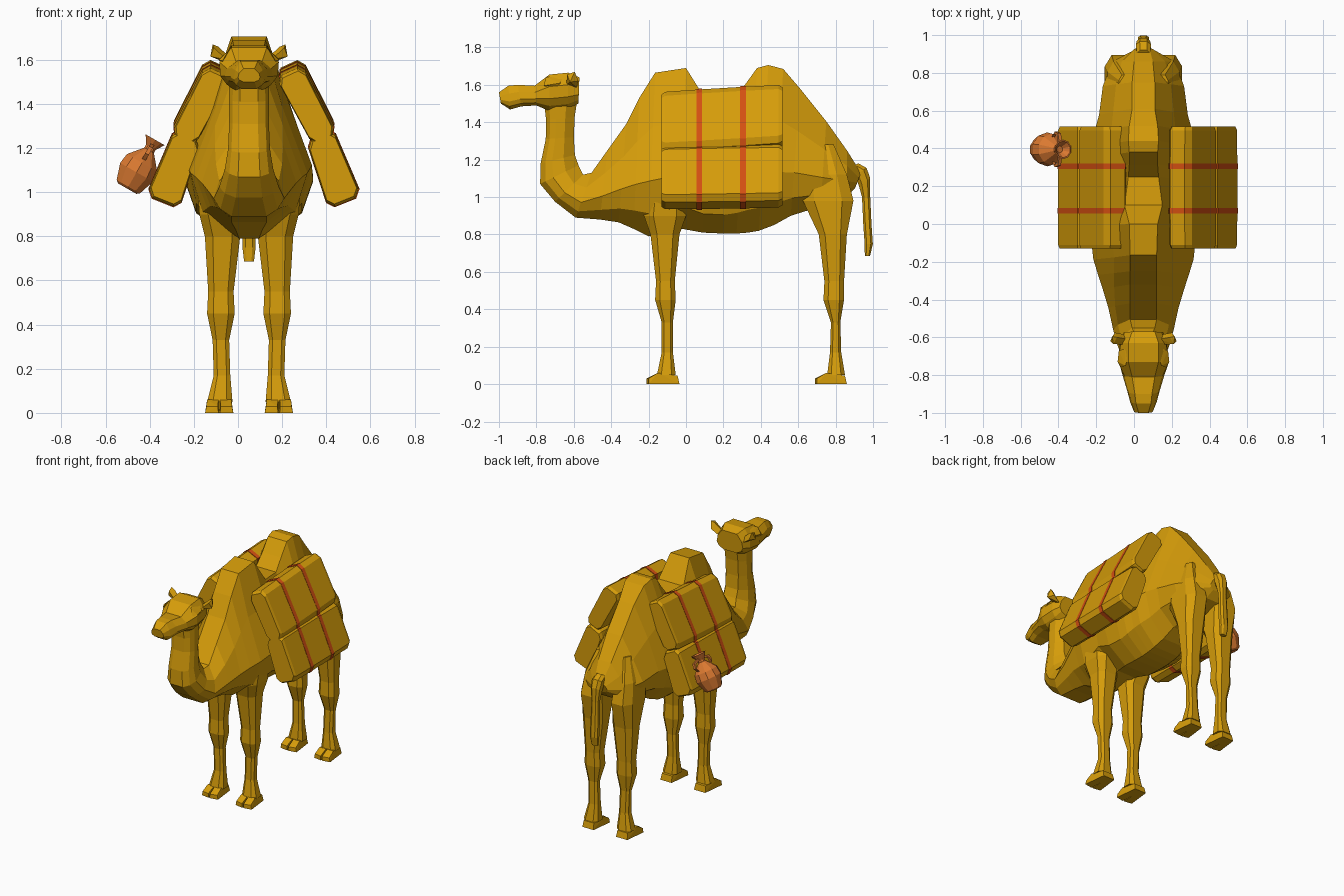
import bpy, bmesh, math
from mathutils import Vector

CX = 0.05  # animal's centre line


def material(name, rgb):
    m = bpy.data.materials.new(name)
    m.diffuse_color = (*rgb, 1)
    return m


GOLD = material("golden_tan", (0.67, 0.335, 0.003))
RED = material("strap_red", (0.66, 0.08, 0.006))
CLAY = material("clay_orange", (0.70, 0.19, 0.03))


def finish(name, bm, mat):
    bmesh.ops.recalc_face_normals(bm, faces=bm.faces[:])
    me = bpy.data.meshes.new(name)
    bm.to_mesh(me)
    bm.free()
    me.materials.append(mat)
    ob = bpy.data.objects.new(name, me)
    bpy.context.collection.objects.link(ob)
    return ob


def loft(name, rings, mat):
    """Skin a list of equal-length point rings and cap both ends."""
    bm = bmesh.new()
    rows = [[bm.verts.new(p) for p in r] for r in rings]
    n = len(rows[0])
    for a, b in zip(rows, rows[1:]):
        for i in range(n):
            j = (i + 1) % n
            bm.faces.new((a[i], a[j], b[j], b[i]))
    bm.faces.new(rows[0])
    bm.faces.new(rows[-1])
    return finish(name, bm, mat)


def hull(name, points, mat):
    bm = bmesh.new()
    for p in points:
        bm.verts.new(p)
    bmesh.ops.convex_hull(bm, input=bm.verts[:])
    return finish(name, bm, mat)


LEVELS = (0, 0.33, 0.66, 0.86, 1)


def section(yt, zt, yb, zb, *widths):
    """Mirrored ten-sided section between a top point and a bottom point."""
    half = [(w, yt + (yb - yt) * f, zt + (zb - zt) * f) for w, f in zip(widths, LEVELS)]
    return [(CX + w, y, z) for w, y, z in half] + [(CX - w, y, z) for w, y, z in reversed(half)]


# Torso with two humps, rump to chest
torso = [
    (0.935, 1.13, 0.905, 1.05, .03, .05, .06, .05, .03),
    (0.86, 1.25, 0.86, 1.00, .05, .115, .165, .15, .05),
    (0.75, 1.405, 0.72, 0.95, .06, .145, .215, .18, .06),
    (0.61, 1.58, 0.56, 0.90, .06, .16, .235, .20, .08),
    (0.52, 1.685, 0.47, 0.85, .075, .17, .26, .21, .09),
    (0.44, 1.706, 0.39, 0.82, .08, .18, .28, .23, .10),
    (0.38, 1.69, 0.33, 0.81, .075, .185, .285, .235, .10),
    (0.315, 1.60, 0.27, 0.805, .075, .19, .29, .24, .10),
    (0.25, 1.52, 0.20, 0.805, .08, .20, .29, .24, .10),
    (0.10, 1.53, 0.09, 0.81, .10, .20, .29, .24, .10),
    (0.00, 1.69, -0.02, 0.83, .075, .18, .285, .24, .07),
    (-0.165, 1.665, -0.20, 0.79, .07, .155, .265, .21, .045),
    (-0.25, 1.53, -0.28, 0.83, .07, .155, .24, .19, .06),
    (-0.32, 1.39, -0.36, 0.865, .07, .155, .215, .175, .08)]
# Chest turning upward into the neck
neck = [
    (-0.42, 1.25, -0.46, 0.88, .07, .15, .185, .15, .08),
    (-0.505, 1.13, -0.59, 0.89, .07, .135, .16, .13, .08),
    (-0.55, 1.12, -0.70, 0.975, .06, .12, .135, .11, .06),
    (-0.575, 1.17, -0.78, 1.07, .05, .10, .11, .09, .05),
    (-0.594, 1.225, -0.777, 1.18, .05, .09, .095, .08, .045),
    (-0.60, 1.32, -0.75, 1.31, .05, .085, .09, .075, .04),
    (-0.595, 1.43, -0.748, 1.41, .05, .085, .09, .075, .04),
    (-0.575, 1.56, -0.76, 1.52, .05, .09, .09, .07, .04)]
loft("body_and_neck", [section(*r) for r in torso + neck], GOLD)

# Head tapering to the muzzle
head = [
    (-0.57, 1.64, -0.575, 1.50, .06, .095, .105, .09, .05),
    (-0.63, 1.665, -0.63, 1.47, .08, .12, .125, .10, .06),
    (-0.73, 1.655, -0.73, 1.46, .08, .135, .13, .10, .06),
    (-0.81, 1.595, -0.80, 1.49, .06, .10, .11, .095, .055),
    (-0.90, 1.60, -0.88, 1.485, .045, .078, .085, .075, .045),
    (-0.95, 1.595, -0.94, 1.468, .04, .062, .07, .06, .035),
    (-1.00, 1.56, -0.99, 1.50, .025, .045, .05, .045, .025)]
loft("head", [section(*r) for r in head], GOLD)

# Leg rings: z, back/front y range, inner/outer distance from centre line
front_leg = [
    (1.10, -.20, .0, .10, .24), (.90, -.225, 0, .05, .225), (.80, -.19, -.035, .04, .20),
    (.55, -.16, -.06, .07, .185), (.45, -.165, -.055, .065, .19), (.33, -.13, -.07, .09, .165),
    (.17, -.13, -.07, .085, .16), (.05, -.155, -.055, .075, .19)]
rear_leg = [
    (1.28, .66, .79, .06, .13), (1.12, .62, .86, .05, .19), (.98, .625, .895, .04, .205),
    (.80, .71, .86, .04, .20), (.55, .74, .845, .07, .185), (.45, .735, .845, .065, .19),
    (.33, .775, .825, .09, .165), (.17, .77, .83, .085, .16), (.05, .755, .85, .075, .19)]


def leg_ring(s, z, y0, y1, a, b):
    """Chamfered rectangle around the limb."""
    cx, cy = CX + s * (a + b) / 2, (y0 + y1) / 2
    hx, hy = (b - a) / 2, (y1 - y0) / 2
    k = 0.55
    return [(cx + u * hx, cy + v * hy, z) for u, v in
            ((1, k), (k, 1), (-k, 1), (-1, k), (-1, -k), (-k, -1), (k, -1), (1, -k))]


for s, side in ((1, "right"), (-1, "left")):
    for kind, rings, toe, heel in (("front", front_leg, -.21, -.035), ("rear", rear_leg, .69, .86)):
        loft(f"{kind}_leg_{side}", [leg_ring(s, *r) for r in rings], GOLD)
        # Split foot made of two toes
        fx = CX + s * 0.135
        for t in (1, -1):
            pts = [(fx + t * x, y, z) for x, y, z in (
                (.004, toe, 0), (.064, toe + .01, 0), (.045, heel, 0), (-.004, heel, 0),
                (.006, toe, .03), (.058, toe + .01, .03), (.055, toe + .06, .06),
                (.004, toe + .06, .06), (.04, heel - .01, .045), (-.004, heel - .01, .045))]
            hull(f"{kind}_toe_{side}", pts, GOLD)
    # Ear
    hull(f"ear_{side}", [(CX + s * x, y, z) for x, y, z in (
        (.085, -.61, 1.61), (.10, -.585, 1.585), (.10, -.64, 1.60), (.15, -.575, 1.62),
        (.175, -.62, 1.615), (.165, -.595, 1.67), (.14, -.60, 1.66), (.16, -.635, 1.655))], GOLD)
    # Brow ridge
    hull(f"brow_{side}", [(CX + s * x, y, z) for x, y, z in (
        (.10, -.66, 1.635), (.13, -.67, 1.61), (.137, -.73, 1.60), (.095, -.75, 1.64),
        (.12, -.76, 1.595), (.12, -.70, 1.58), (.08, -.70, 1.65))], GOLD)

# Tail: stem over the rump, then a flattened tuft
tail = [(.89, 1.16, .035, .03), (.935, 1.135, .04, .03), (.955, 1.08, .035, .03),
        (.963, 1.0, .026, .022), (.970, .85, .03, .022), (.977, .75, .03, .022), (.970, .685, .022, .014)]
loft("tail", [[(CX + w * u, y + d * v, z + (.7 * d * v if z > 1.06 else 0))
               for u, v in ((1, .5), (.5, 1), (-.5, 1), (-1, .5), (-1, -.5), (-.5, -1), (.5, -1), (1, -.5))]
              for y, z, w, d in tail], GOLD)


# Packs: chamfered cross-section swept along y, with straps wrapped around
def chamfer(quad, grow=0.0, cut=0.10):
    q = [Vector(p) for p in quad]
    mid = sum(q, Vector((0, 0))) / 4
    out = []
    for i in range(4):
        for j in (i - 1, (i + 1) % 4):
            p = q[i].lerp(q[j % 4], cut * (1.8 if {i, j % 4} in ({0, 1}, {2, 3}) else 1))
            out.append(p + (p - mid).normalized() * grow)
    return out, mid


def sweep(name, quad, stations, grow, mat, s, tilt):
    pts, mid = chamfer(quad, grow)
    rings = []
    for y, k in stations:
        ring = [mid + (p - mid) * k for p in pts]
        rings.append([(p.x if s > 0 else 0.144 - p.x, y, p.y + tilt * (y - 0.4)) for p in ring])
    loft(name, rings, mat)


packs = {"upper": ([(.17, 1.55), (.29, 1.605), (.45, 1.29), (.34, 1.24)], .06),
         "lower": ([(.31, 1.235), (.43, 1.295), (.56, .99), (.41, .93)], .015)}
for s, side in ((1, "right"), (-1, "left")):
    for level, (quad, tilt) in packs.items():
        sweep(f"{level}_pack_{side}", quad,
              [(-.13, .92), (-.11, .99), (.07, 1), (.305, 1), (.495, .99), (.515, .92)], 0, GOLD, s, tilt)
        for y in (.07, .305):
            sweep(f"{level}_strap_{side}", quad, [(y - .015, 1), (y + .015, 1)], .004, RED, s, tilt)

# Hanging jug, tilted, turned from a profile
base = Vector((-.497, .395, 1.025))
axis = Vector((.12, 0, .21)).normalized()
across = Vector((0, 1, 0))
up = axis.cross(across)


def jug_ring(t, r, n=10):
    return [base + axis * t + (across * math.cos(a) + up * math.sin(a)) * r
            for a in (2 * math.pi * i / n for i in range(n))]


profile = [(-.01, .05), (.0, .064), (.075, .09), (.125, .083), (.165, .048), (.19, .026),
           (.205, .026), (.245, .052), (.245, .044), (.21, .018)]
loft("jug", [jug_ring(*p) for p in profile], CLAY)
for s, side in ((1, "back"), (-1, "front")):
    # Jug handle
    path = [(.14, .065), (.165, .088), (.20, .08), (.215, .026)]
    loft(f"jug_handle_{side}", [[base + axis * (t + dt) + across * s * (d + dt) + up * du
                                 for dt, du in ((-.006, -.009), (.006, -.009), (.006, .009), (-.006, .009))]
                                for t, d in path], CLAY)
